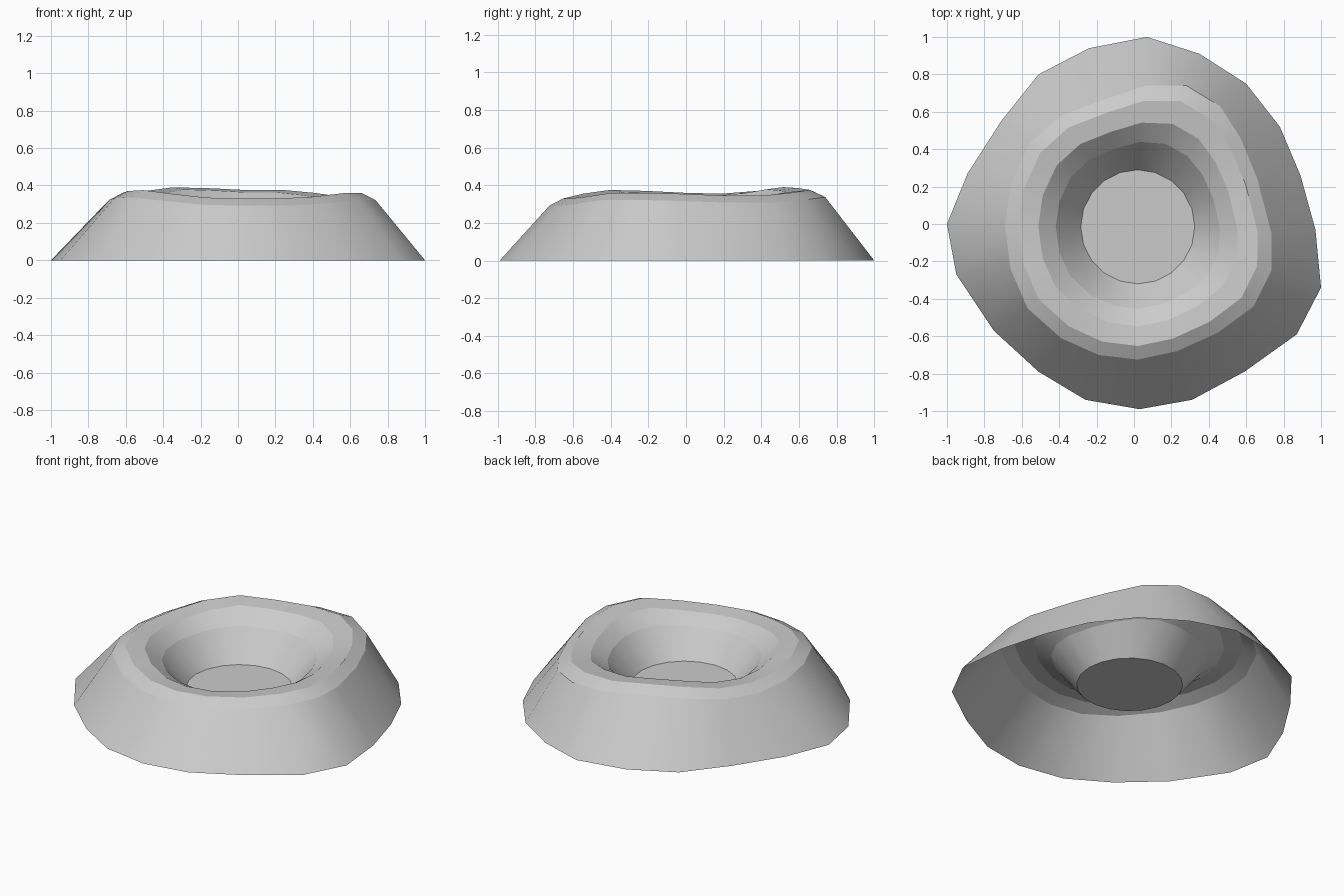
import bpy, bmesh, math

if "Cube" in bpy.data.objects:
    bpy.data.objects.remove(bpy.data.objects["Cube"])

# 20-sided plan outlines, clockwise from the back
FOOT = [(.07, 1), (.35, .91), (.6, .75), (.78, .52), (.89, .26), (.97, -.03), (1, -.34),
        (.87, -.59), (.59, -.79), (.31, -.94), (.03, -.99), (-.26, -.94), (-.51, -.79),
        (-.75, -.57), (-.95, -.27), (-1, 0), (-.89, .27), (-.71, .55), (-.51, .8), (-.24, .94)]
SHOULDER = [(.06, .74), (.28, .74), (.46, .63), (.57, .46), (.66, .24), (.735, -.05), (.735, -.25),
            (.64, -.44), (.45, -.58), (.23, -.68), (.02, -.725), (-.19, -.7), (-.39, -.61),
            (-.57, -.45), (-.66, -.24), (-.69, -.01), (-.66, .21), (-.56, .43), (-.39, .58), (-.16, .665)]
# Uneven height of the rim crest
CREST = [.375, .375, .36, .345, .345, .355, .36, .36, .34, .33, .33, .335, .355, .375,
         .37, .36, .355, .37, .39, .385]
N = 20
MEAN = sum(CREST) / N
FLOOR_Z = 0.11
FLOOR = [(.02 + .305 * math.sin(i * math.tau / N), -.015 + .305 * math.cos(i * math.tau / N))
         for i in range(N)]


def blend(t):
    """Outline between the floor circle (0) and the shoulder (1)."""
    return [(f[0] + t * (s[0] - f[0]), f[1] + t * (s[1] - f[1])) for f, s in zip(FLOOR, SHOULDER)]


# Rings from foot over the rim to the floor: outline and heights
rings = [
    (FOOT, [0] * N),
    (SHOULDER, [c - .038 for c in CREST]),
    (blend(.82), CREST),
    (blend(.56), [c - .012 for c in CREST]),
    (blend(.33), [.28 + .4 * (c - MEAN) for c in CREST]),
    (FLOOR, [FLOOR_Z] * N),
]

bm = bmesh.new()
loops = [[bm.verts.new((x, y, z)) for (x, y), z in zip(o, h)] for o, h in rings]

# Bands between neighbouring rings
for a, b in zip(loops, loops[1:]):
    for i in range(N):
        j = (i + 1) % N
        bm.faces.new((a[i], b[i], b[j], a[j]))

# Flat floor; the underside stays open
bm.faces.new(loops[-1][::-1])

# Smooth around each band, crisp along the rings
for f in bm.faces:
    f.smooth = True
for loop in loops:
    for i in range(N):
        bm.edges.get((loop[i], loop[(i + 1) % N])).smooth = False

mesh = bpy.data.meshes.new("crater")
bm.to_mesh(mesh)
bm.free()
bpy.context.collection.objects.link(bpy.data.objects.new("crater", mesh))
